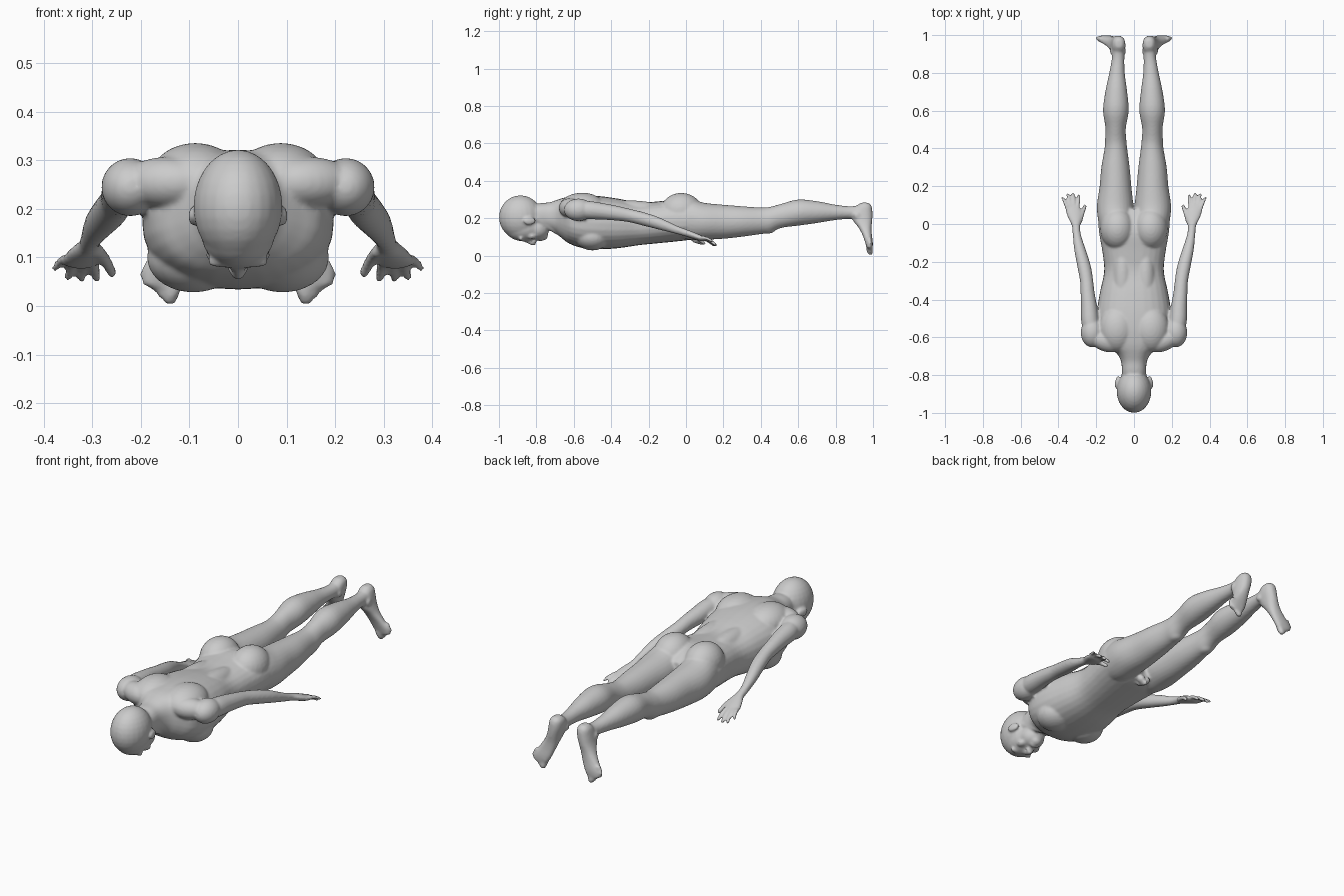
import bpy, bmesh, math
from mathutils import Vector, Matrix

bm = bmesh.new()


def skin(rings):
    """Join rings of points into a closed tube."""
    rings = [[bm.verts.new(p) for p in r] for r in rings]
    n = len(rings[0])
    for r, q in zip(rings, rings[1:]):
        for k in range(n):
            bm.faces.new((r[k], r[(k + 1) % n], q[(k + 1) % n], q[k]))
    bm.faces.new(rings[0][::-1])
    bm.faces.new(rings[-1])


def spline(rows, steps=4):
    """Catmull-Rom resampling of a list of section rows."""
    out = []
    for i in range(len(rows) - 1):
        p0, p1 = rows[max(i - 1, 0)], rows[i]
        p2, p3 = rows[i + 1], rows[min(i + 2, len(rows) - 1)]
        for s in range(steps):
            t = s / steps
            out.append([0.5 * (2 * b + (c - a) * t + (2 * a - 5 * b + 4 * c - d) * t * t
                               + (3 * b - a - 3 * c + d) * t ** 3)
                        for a, b, c, d in zip(p0, p1, p2, p3)])
    return out + [list(rows[-1])]


def loft(rows, axis='y', power=2.0, side=1, n=28):
    """Rows: position on axis, centre x, half width, high edge, low edge."""
    rings = []
    for a, cx, rx, hi, lo in spline(rows):
        ring = []
        for k in range(n):
            t = 2 * math.pi * k / n
            c, s = math.cos(t), math.sin(t)
            u = math.copysign(abs(c) ** (2 / power), c) * rx
            v = math.copysign(abs(s) ** (2 / power), s) * (hi - lo) / 2 + (hi + lo) / 2
            x = side * (cx + u)
            ring.append((x, a, v) if axis == 'y' else (x, v, a))
        rings.append(ring)
    skin(rings)


def circle(r, z, n):
    return [Vector((r * math.cos(2 * math.pi * k / n), r * math.sin(2 * math.pi * k / n), z))
            for k in range(n)]


def ball(c, r, rx=0.0, rz=0.0, side=1):
    """Ellipsoid with optional tilt about x and z."""
    m = (Matrix.Translation((side * c[0], c[1], c[2])) @ Matrix.Rotation(side * rz, 4, 'Z')
         @ Matrix.Rotation(rx, 4, 'X') @ Matrix.Diagonal((*r, 1)))
    angles = [math.radians(-86 + 172 * i / 14) for i in range(15)]
    skin([[m @ p for p in circle(math.cos(a), math.sin(a), 24)] for a in angles])


def digit(a, b, r0, r1, side, bend=(0, 0, 0)):
    """Tapered, slightly bent, round-ended finger or toe."""
    a, b, bend = Vector(a), Vector(b), Vector(bend)
    a.x, b.x = a.x * side, b.x * side
    d = (b - a).normalized()
    q = d.to_track_quat('Z', 'Y')
    stations = [(a + d * r0 * math.sin(t), r0 * math.cos(t)) for t in (-1.4, -1.0, -.5)]
    for i in range(6):
        t = i / 5
        stations.append((a.lerp(b, t) + bend * (4 * t * (1 - t)), r0 + (r1 - r0) * t))
    stations += [(b + d * r1 * math.sin(t), r1 * math.cos(t)) for t in (.5, 1.0, 1.4)]
    skin([[p + q @ v for v in circle(r, 0, 12)] for p, r in stations])


# Torso and neck
loft([(-.84, 0, .060, .265, .150), (-.78, 0, .064, .280, .145), (-.73, 0, .068, .285, .137),
      (-.69, 0, .088, .298, .115), (-.66, 0, .125, .308, .090), (-.62, 0, .172, .316, .062),
      (-.55, 0, .195, .322, .040), (-.46, 0, .196, .318, .034), (-.36, 0, .180, .304, .040),
      (-.25, 0, .158, .284, .056), (-.15, 0, .167, .290, .066), (-.05, 0, .184, .300, .076),
      (.02, 0, .186, .285, .085), (.08, 0, .150, .250, .105)], power=2.35)

# Head: skull, face, jaw, lips, nose
ball((0, -.885, .205), (.092, .115, .117))
ball((0, -.865, .150), (.076, .105, .074))
ball((0, -.800, .142), (.064, .068, .058), rx=-.2)
ball((0, -.762, .108), (.030, .024, .026))
ball((0, -.778, .090), (.027, .016, .014))
digit((0, -.868, .086), (0, -.815, .066), .010, .014, 1)

for s in (1, -1):
    # Brow, cheek, nostril, ear
    ball((.034, -.883, .092), (.030, .012, .014), side=s)
    ball((.042, -.825, .105), (.024, .026, .018), side=s)
    ball((.012, -.812, .075), (.009, .010, .010), side=s)
    ball((.090, -.835, .185), (.010, .034, .021), rz=.25, side=s)
    # Neck muscle, shoulder blade, back muscle, chest muscle
    digit((.045, -.80, .20), (.02, -.665, .115), .022, .016, s)
    ball((.088, -.555, .255), (.098, .125, .081), side=s)
    ball((.060, -.30, .235), (.055, .20, .060), side=s)
    ball((.092, -.500, .100), (.096, .095, .072), side=s)
    # Buttock
    ball((.088, -.025, .238), (.091, .112, .097), side=s)

    # Leg and kneecap
    loft([(-.06, .098, .075, .290, .100), (.02, .098, .092, .300, .085),
          (.10, .100, .096, .282, .085), (.20, .098, .084, .272, .090),
          (.30, .098, .075, .264, .101), (.40, .096, .060, .257, .115),
          (.45, .097, .056, .261, .122), (.51, .097, .054, .277, .148),
          (.60, .096, .068, .300, .160), (.70, .094, .058, .291, .174),
          (.80, .090, .041, .272, .190), (.88, .084, .033, .264, .196),
          (.94, .081, .034, .272, .185)], side=s)
    ball((.097, .435, .143), (.036, .045, .026), side=s)

    # Foot, pointing down, with ankle bones and toes
    loft([(.283, .080, .016, .975, .935), (.265, .080, .032, .992, .912),
          (.230, .083, .037, .997, .888), (.190, .092, .036, .996, .892),
          (.150, .106, .038, .992, .922), (.110, .125, .044, .994, .944),
          (.070, .146, .049, .999, .958), (.040, .155, .042, .998, .966)],
         axis='z', power=2.3, side=s)
    for x in (.052, .118):
        ball((x, .915, .215), (.010, .018, .018), side=s)
    for k in range(5):
        t = k / 4
        digit((.128 + .052 * t, .982, .055 + .035 * t), (.140 + .053 * t, .985, .018 + .047 * t ** 1.2),
              .018 - .007 * t ** .5, .016 - .006 * t ** .5, s, (0, -.004, 0))

    # Shoulder, arm and palm
    ball((.222, -.575, .245), (.060, .078, .060), side=s)
    ball((.150, -.620, .255), (.090, .055, .052), rz=.35, side=s)
    loft([(-.60, .215, .045, .290, .200), (-.52, .232, .047, .292, .195),
          (-.44, .238, .043, .280, .192), (-.36, .246, .037, .264, .186),
          (-.30, .251, .035, .250, .178), (-.22, .265, .036, .230, .158),
          (-.14, .285, .031, .203, .138), (-.06, .302, .022, .165, .118),
          (-.01, .307, .022, .145, .105), (.03, .312, .036, .130, .092),
          (.07, .320, .042, .114, .080), (.095, .325, .036, .102, .076)], side=s)
    # Fingers and thumb
    for a, b, r in (((.350, .070, .097), (.377, .138, .078), .0105),
                    ((.336, .080, .096), (.350, .155, .060), .0115),
                    ((.317, .080, .096), (.322, .158, .056), .0115),
                    ((.299, .075, .096), (.292, .148, .056), .0115),
                    ((.288, .010, .112), (.260, .094, .068), .0135)):
        digit(a, b, r, r * .8, s, (0, .003, .006))
    # Groin
    ball((.016, .075, .090), (.018, .022, .020), side=s)
digit((0, .045, .085), (0, .085, .070), .016, .014, 1)

# Fuse everything into one smooth skin
bmesh.ops.recalc_face_normals(bm, faces=bm.faces)
mesh = bpy.data.meshes.new("body")
bm.to_mesh(mesh)
bm.free()
body = bpy.data.objects.new("body", mesh)
bpy.context.collection.objects.link(body)
rem = body.modifiers.new("fuse", 'REMESH')
rem.mode = 'VOXEL'
rem.voxel_size = .0065
rem.use_smooth_shade = True
smo = body.modifiers.new("soften", 'SMOOTH')
smo.factor = .5
smo.iterations = 6
